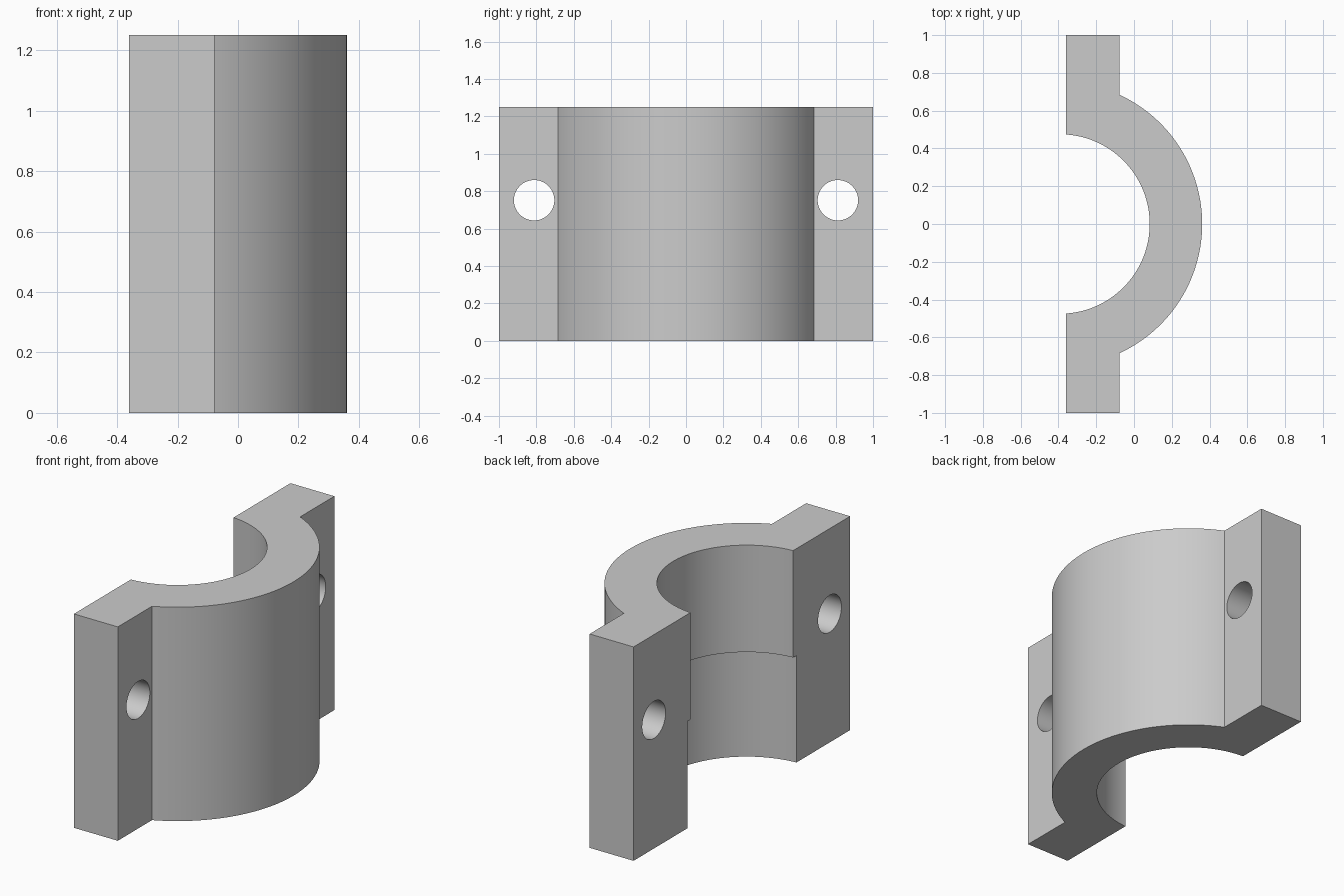
import bpy, bmesh, math
from mathutils import Matrix

default = bpy.data.objects.get("Cube")
if default:
    bpy.data.objects.remove(default, do_unlink=True)

HEIGHT, BACK, FLANGE_X = 1.25, -0.361, -0.077
AXIS_X, OUTER_R, UPPER_R, LOWER_R = -0.392, 0.753, 0.475, 0.505
HOLE_R, HOLE_Y, HOLE_Z = 0.108, 0.812, 0.752
ARC_STEPS = 64

grey = bpy.data.materials.new("plain grey")
grey.use_nodes = True
grey.diffuse_color = (0.6, 0.6, 0.6, 1)
grey.node_tree.nodes["Principled BSDF"].inputs["Base Color"].default_value = (0.6, 0.6, 0.6, 1)


def add_object(name, bm):
    bmesh.ops.recalc_face_normals(bm, faces=bm.faces)
    mesh = bpy.data.meshes.new(name)
    bm.to_mesh(mesh)
    bm.free()
    mesh.materials.append(grey)
    obj = bpy.data.objects.new(name, mesh)
    bpy.context.collection.objects.link(obj)
    return obj


def cylinder(name, radius, depth, matrix, segments):
    bm = bmesh.new()
    bmesh.ops.create_cone(bm, cap_ends=True, segments=segments, radius1=radius,
                          radius2=radius, depth=depth, matrix=matrix)
    return add_object(name, bm)


# Solid clamp half: flanges joined by the outer arc, extruded upwards
arc_end = math.acos((FLANGE_X - AXIS_X) / OUTER_R)
profile = [(BACK, -1), (FLANGE_X, -1)]
for i in range(ARC_STEPS + 1):
    a = arc_end * (2 * i / ARC_STEPS - 1)
    profile.append((AXIS_X + OUTER_R * math.cos(a), OUTER_R * math.sin(a)))
profile += [(FLANGE_X, 1), (BACK, 1)]
bm = bmesh.new()
base = bm.faces.new([bm.verts.new((x, y, 0)) for x, y in profile])
top = bmesh.ops.extrude_face_region(bm, geom=[base])["geom"]
bmesh.ops.translate(bm, vec=(0, 0, HEIGHT),
                    verts=[v for v in top if isinstance(v, bmesh.types.BMVert)])
clamp = add_object("clamp_half", bm)

# Stepped bore: narrow all the way through, wider in the lower half
cutters = [
    cylinder("upper_bore_cutter", UPPER_R, 2 * HEIGHT,
             Matrix.Translation((AXIS_X, 0, HEIGHT / 2)), 2 * ARC_STEPS),
    cylinder("lower_bore_cutter", LOWER_R, HEIGHT,
             Matrix.Translation((AXIS_X, 0, 0)), 2 * ARC_STEPS),
]

# Bolt holes through both flanges
for side, name in ((-1, "front_hole_cutter"), (1, "back_hole_cutter")):
    place = Matrix.Translation((BACK, side * HOLE_Y, HOLE_Z)) @ Matrix.Rotation(math.pi / 2, 4, "Y")
    cutters.append(cylinder(name, HOLE_R, 1, place, ARC_STEPS))

bpy.ops.object.select_all(action="DESELECT")
bpy.context.view_layer.objects.active = clamp
clamp.select_set(True)
for cutter in cutters:
    cutter.hide_render = True
    cut = clamp.modifiers.new(cutter.name, "BOOLEAN")
    cut.operation, cut.solver, cut.object = "DIFFERENCE", "EXACT", cutter
    bpy.ops.object.modifier_apply(modifier=cut.name)
    bpy.data.objects.remove(cutter, do_unlink=True)

bpy.ops.object.shade_smooth_by_angle(angle=math.radians(30))
